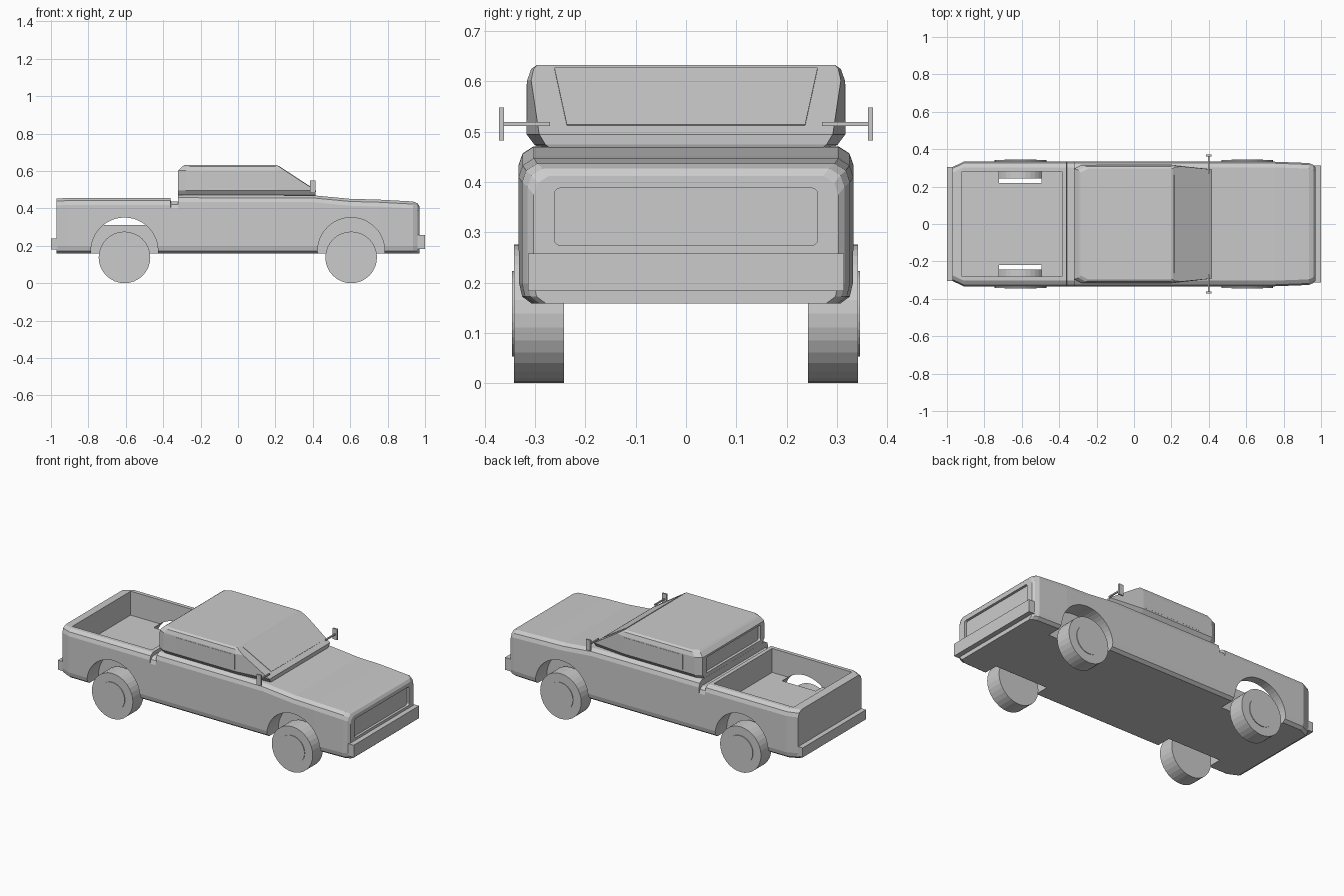
import bpy, bmesh, math
from mathutils import Matrix

if "Cube" in bpy.data.objects:
    bpy.data.objects.remove(bpy.data.objects["Cube"])


def finish(name, bm):
    bmesh.ops.recalc_face_normals(bm, faces=bm.faces)
    me = bpy.data.meshes.new(name)
    bm.to_mesh(me)
    bm.free()
    ob = bpy.data.objects.new(name, me)
    bpy.context.collection.objects.link(ob)
    return ob


def loft(name, rings):
    bm = bmesh.new()
    loops = [[bm.verts.new(p) for p in r] for r in rings]
    n = len(loops[0])
    for a, b in zip(loops, loops[1:]):
        for i in range(n):
            bm.faces.new((a[i], a[(i + 1) % n], b[(i + 1) % n], b[i]))
    bm.faces.new(loops[0])
    bm.faces.new(loops[-1])
    return finish(name, bm)


def box(name, x0, x1, y0, y1, z0, z1, bevel=0):
    bm = bmesh.new()
    bmesh.ops.create_cube(bm, size=1)
    for v in bm.verts:
        v.co.x = x0 + (v.co.x + .5) * (x1 - x0)
        v.co.y = y0 + (v.co.y + .5) * (y1 - y0)
        v.co.z = z0 + (v.co.z + .5) * (z1 - z0)
    if bevel:  # round the edges that run along x
        edges = [e for e in bm.edges if abs(e.verts[0].co.x - e.verts[1].co.x) > 1e-5]
        bmesh.ops.bevel(bm, geom=edges, offset=bevel, segments=3, profile=.5, affect='EDGES')
    return finish(name, bm)


def disc(name, x, y0, y1, z, r, sides=32):
    bm = bmesh.new()
    m = Matrix.Translation((x, (y0 + y1) / 2, z)) @ Matrix.Rotation(math.pi / 2, 4, 'X')
    bmesh.ops.create_cone(bm, cap_ends=True, segments=sides, radius1=r, radius2=r,
                          depth=abs(y1 - y0), matrix=m)
    return finish(name, bm)


def cut(ob, cutter):
    cutter.hide_render = True
    mod = ob.modifiers.new("cut", 'BOOLEAN')
    mod.operation = 'DIFFERENCE'
    mod.solver = 'EXACT'
    mod.object = cutter
    bpy.context.view_layer.objects.active = ob
    bpy.ops.object.modifier_apply(modifier=mod.name)
    bpy.data.objects.remove(cutter)


# Body: chamfered cross-sections (x, half width, top) from tail to nose
def section(x, w, top, bot=.158):
    half = [(w - .025, bot), (w - .006, bot + .014), (w, bot + .04),
            (w, top - .037), (w - .008, top - .014), (w - .03, top)]
    return [(x, y, z) for y, z in half] + [(x, -y, z) for y, z in reversed(half)]


body = loft("body", [section(*s) for s in [
    (-.97, .305, .452), (-.91, .333, .456), (-.361, .333, .456), (-.359, .333, .436),
    (-.322, .333, .436), (-.32, .333, .471), (.40, .333, .47), (.60, .333, .451),
    (.75, .333, .447), (.935, .326, .437), (.96, .315, .427), (.97, .303, .412)]])

# Cargo bed, wheel wells and grille recess
cut(body, box("bed_cutter", -.92, -.385, -.28, .28, .31, .7))
for x in (-.607, .605):
    for s in (-1, 1):
        cut(body, disc("arch_cutter", x, s * .22, s * .45, .172, .179, 48))
cut(body, box("grille_cutter", .955, 1.1, -.262, .262, .274, .388, .012))


# Cabin: stacked outlines (z, back x, front x, back half width, front half width)
def outline(z, xb, xf, yb, yf):
    half = [(xb, yb - .02), (xb + .04, yb), (.2, yb), (xf, yf)]
    return [(x, y, z) for x, y in half] + [(x, -y, z) for x, y in reversed(half)]


cabin = loft("cabin", [outline(*s) for s in [
    (.462, -.318, .41, .285, .265), (.475, -.32, .415, .302, .28),
    (.495, -.32, .416, .317, .292), (.602, -.32, .252, .316, .308),
    (.625, -.297, .217, .308, .303), (.633, -.285, .205, .296, .296)]])
cut(cabin, box("rear_window_cutter", -.5, -.303, -.262, .262, .495, .59, .01))


# Windscreen: thin panel lying on the sloped front
def screen(lift):
    return [(x + lift * .55, y, z + lift * .83) for x, y, z in
            [(.215, -.262, .6265), (.215, .262, .6265), (.39, .237, .5128), (.39, -.237, .5128)]]


loft("windscreen", [screen(-.006), screen(.002)])

for s, side in ((1, "left"), (-1, "right")):
    # Side window, mirror stem and mirror
    box("side_window_" + side, -.2, .2, s * .305, s * .3175, .505, .595)
    box("mirror_stem_" + side, .396, .404, s * .27, s * .364, .511, .519)
    box("mirror_" + side, .385, .415, s * .362, s * .372, .483, .548)
    # Wheels with raised hubs
    for x, end in ((-.607, "rear"), (.605, "front")):
        disc(f"wheel_{end}_{side}", x, s * .243, s * .342, .138, .138)
        disc(f"hub_{end}_{side}", x, s * .335, s * .346, .138, .085)

# Bumpers
box("front_bumper", .96, 1.0, -.314, .314, .183, .258)
box("rear_bumper", -1.0, -.96, -.305, .305, .18, .238)
